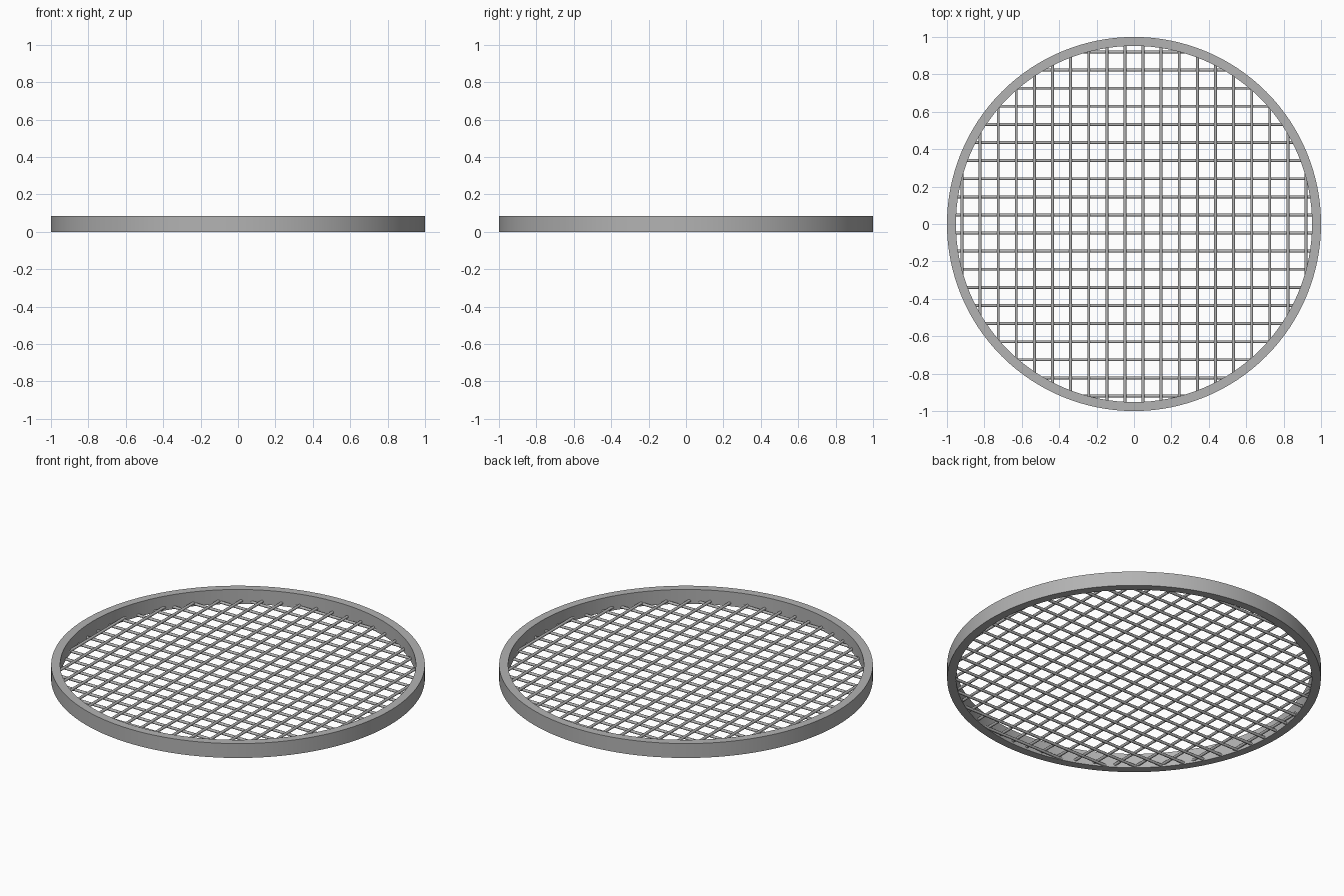
import bpy, bmesh, math

cube = bpy.data.objects.get("Cube")
if cube:
    bpy.data.objects.remove(cube)

OUTER, INNER, HEIGHT = 1.0, 0.952, 0.085
PITCH, COUNT, WIRE = 0.0968, 20, 0.008

steel = bpy.data.materials.new("grey_steel")
steel.use_nodes = True
steel.diffuse_color = (0.45, 0.45, 0.45, 1)
steel.node_tree.nodes["Principled BSDF"].inputs["Base Color"].default_value = (0.45, 0.45, 0.45, 1)


def finish(name, bm):
    bmesh.ops.recalc_face_normals(bm, faces=bm.faces)
    mesh = bpy.data.meshes.new(name)
    bm.to_mesh(mesh)
    bm.free()
    mesh.materials.append(steel)
    obj = bpy.data.objects.new(name, mesh)
    bpy.context.collection.objects.link(obj)
    bpy.ops.object.select_all(action='DESELECT')
    obj.select_set(True)
    bpy.context.view_layer.objects.active = obj
    bpy.ops.object.shade_smooth_by_angle(angle=math.radians(50))
    return obj


# Rim: rectangular section swept around a full turn
bm = bmesh.new()
section = [(INNER, 0), (OUTER, 0), (OUTER, HEIGHT), (INNER, HEIGHT)]
verts = [bm.verts.new((r, 0, z)) for r, z in section]
edges = [bm.edges.new((verts[i], verts[i - 1])) for i in range(4)]
bmesh.ops.spin(bm, geom=verts + edges, cent=(0, 0, 0), axis=(0, 0, 1),
               angle=math.tau, steps=128, use_merge=True)
bmesh.ops.remove_doubles(bm, verts=bm.verts, dist=1e-5)
finish("rim", bm)


# Wires: parallel rods trimmed to reach just inside the rim wall
def wire_layer(name, along_x, z):
    bm = bmesh.new()
    for i in range(COUNT):
        offset = (i - (COUNT - 1) / 2) * PITCH
        half = math.sqrt((INNER + 0.01) ** 2 - offset ** 2)
        rod = bmesh.ops.create_cone(bm, cap_ends=True, segments=10, radius1=WIRE,
                                    radius2=WIRE, depth=2 * half)["verts"]
        for v in rod:
            x, y, length = v.co
            v.co = (length, offset + x, z + y) if along_x else (offset + x, length, z + y)
    return finish(name, bm)


wire_layer("cross_wires", True, WIRE + 0.002)
wire_layer("long_wires", False, WIRE + 0.010)
